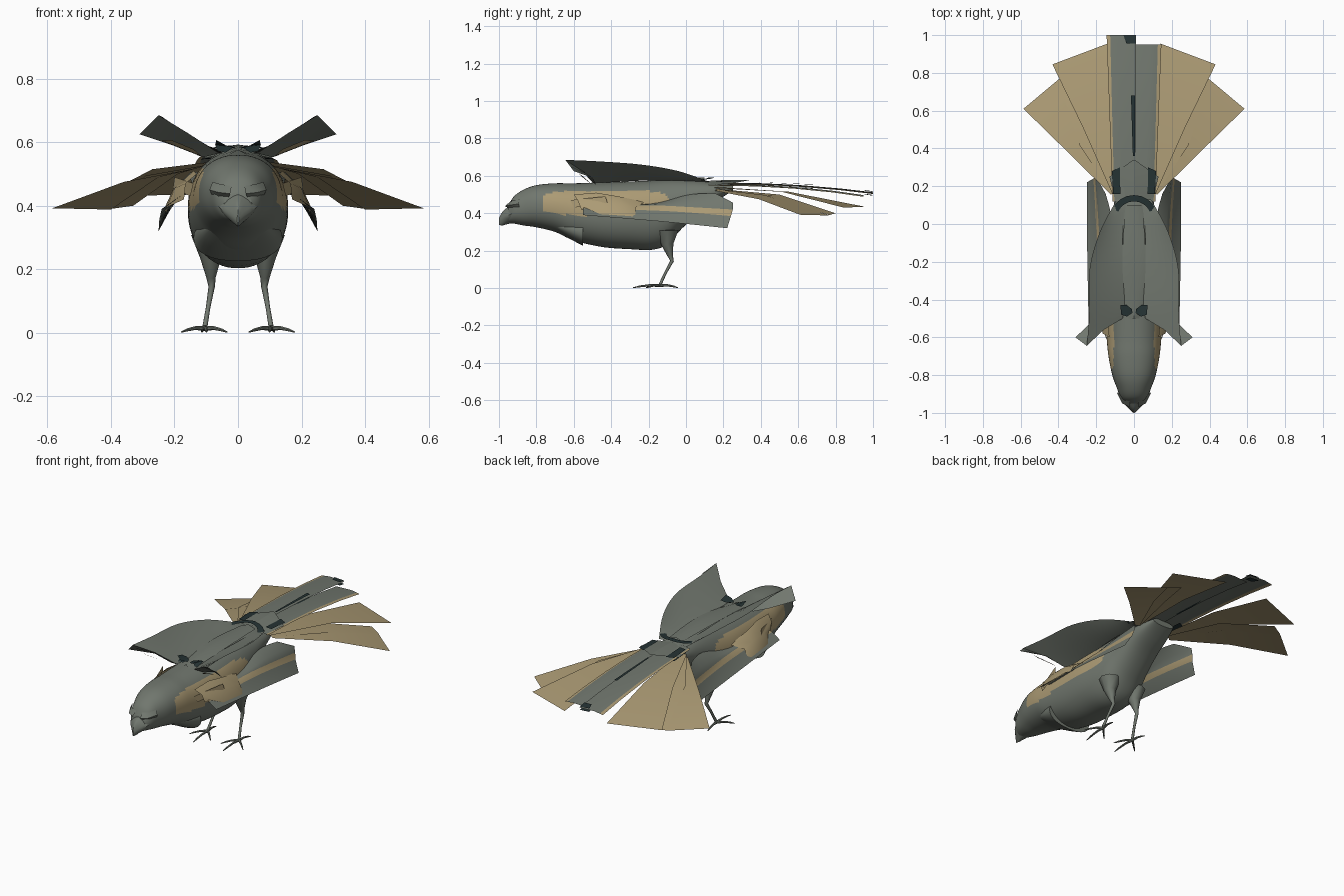
import bpy, bmesh, math
from mathutils import Vector

old = bpy.data.objects.get("Cube")
if old:
    bpy.data.objects.remove(old)


def material(name, rgb):
    m = bpy.data.materials.new(name)
    m.use_nodes = True
    m.diffuse_color = (*rgb, 1)
    m.node_tree.nodes["Principled BSDF"].inputs["Base Color"].default_value = (*rgb, 1)
    return m


GREY = material("grey_green", (0.165, 0.185, 0.157))
TAN = material("tan", (0.41, 0.325, 0.175))
DARK = material("dark_teal", (0.018, 0.032, 0.033))


def finish(name, bm, mats, rule=None, angle=40):
    """Turn a bmesh into a smooth-by-angle object, coloured by a face rule."""
    bm.faces.index_update()
    if rule:
        for f in bm.faces:
            f.material_index = rule(f)
    mesh = bpy.data.meshes.new(name)
    bm.to_mesh(mesh)
    bm.free()
    ob = bpy.data.objects.new(name, mesh)
    bpy.context.collection.objects.link(ob)
    for m in mats:
        mesh.materials.append(m)
    bpy.ops.object.select_all(action="DESELECT")
    ob.select_set(True)
    bpy.context.view_layer.objects.active = ob
    bpy.ops.object.shade_smooth_by_angle(angle=math.radians(angle))
    return ob


def spline(keys, t):
    """Catmull-Rom through a list of tuples, t from 0 to 1."""
    u = t * (len(keys) - 1)
    i = min(int(u), len(keys) - 2)
    u -= i
    p = [Vector(keys[min(max(i + k, 0), len(keys) - 1)]) for k in (-1, 0, 1, 2)]
    return (2 * p[1] + (p[2] - p[0]) * u + (2 * p[0] - 5 * p[1] + 4 * p[2] - p[3]) * u * u
            + (3 * p[1] - p[0] - 3 * p[2] + p[3]) * u ** 3) / 2


def skin(name, rings, mats, rule=None, angle=40):
    """Closed tube through rings of points."""
    bm = bmesh.new()
    rings = [[bm.verts.new(p) for p in r] for r in rings]
    for a, b in zip(rings, rings[1:]):
        for k in range(len(a)):
            n = (k + 1) % len(a)
            bm.faces.new((a[k], a[n], b[n], b[k]))
    bm.faces.new(rings[0])
    bm.faces.new(rings[-1])
    bmesh.ops.recalc_face_normals(bm, faces=bm.faces)
    return finish(name, bm, mats, rule, angle)


def loft(name, keys, steps, mats, rule=None, sides=32, power=0.88):
    """Tube along y; each key is (y, half width, top, bottom)."""
    rings = []
    for s in range(steps + 1):
        y, w, top, bot = spline(keys, s / steps)
        ring = []
        for k in range(sides):
            c, d = math.cos(2 * math.pi * k / sides), math.sin(2 * math.pi * k / sides)
            ring.append((w * math.copysign(abs(c) ** power, c), y,
                         (top + bot) / 2 + (top - bot) / 2 * math.copysign(abs(d) ** power, d)))
        rings.append(ring)
    return skin(name, rings, mats, rule)


def limb(name, points, radii, sides=8):
    """Tapered tube through points."""
    rings = []
    for i, p in enumerate(points):
        d = Vector(points[min(i + 1, len(points) - 1)]) - Vector(points[max(i - 1, 0)])
        u = d.cross(Vector((1, 0.01, 0.02))).normalized()
        v = d.cross(u).normalized()
        rings.append([Vector(p) + radii[i] * (u * math.cos(a) + v * math.sin(a))
                      for a in (2 * math.pi * k / sides for k in range(sides))])
    return skin(name, rings, [GREY], angle=50)


def sheet(name, rows, mats, rule=None, mirror=True, fine=1):
    """Thin surface through rows of points, mirrored on x when asked."""
    if fine > 1:
        count = (len(rows) - 1) * fine
        cols = [[spline(c, s / count) for s in range(count + 1)] for c in zip(*rows)]
        rows = list(zip(*cols))
    bm = bmesh.new()
    for side in ((1, -1) if mirror else (1,)):
        grid = [[bm.verts.new((p[0] * side, p[1], p[2])) for p in r] for r in rows]
        for a, b in zip(grid, grid[1:]):
            for k in range(len(a) - 1):
                q = (a[k], a[k + 1], b[k + 1], b[k])
                bm.faces.new(q if side > 0 else q[::-1])
    return finish(name, bm, mats, rule)


# Body with a tan flank patch
def flank(f):
    c = f.calc_center_median()
    inside = ((c.y + 0.43) / 0.34) ** 4 + ((c.z - 0.455) / 0.066) ** 4 < 1
    return 1 if inside and abs(c.x) > 0.08 else 0


BODY = [(-0.95, .045, .44, .35), (-0.92, .07, .49, .345), (-0.87, .09, .525, .335),
        (-0.80, .115, .55, .325), (-0.70, .135, .56, .30), (-0.60, .145, .56, .255),
        (-0.45, .155, .565, .22), (-0.30, .158, .57, .208), (-0.18, .15, .575, .205),
        (-0.10, .14, .58, .235), (-0.02, .125, .58, .32), (0.08, .11, .575, .41),
        (0.17, .095, .565, .47), (0.25, .07, .555, .52)]
loft("body", BODY, 104, [GREY, TAN], flank, sides=64, power=.92)
loft("breast_ruff", [(-0.70, .09, .37, .312), (-0.63, .12, .37, .268), (-0.55, .14, .37, .226)],
     8, [GREY])

# Beak and brows
loft("beak", [(-0.90, .075, .475, .35), (-0.95, .052, .435, .343), (-0.98, .024, .41, .335),
              (-1.0, .003, .375, .338)], 10, [GREY], sides=16, power=1.35)
sheet("brow", [[(.02, -.94, .462), (.055, -.93, .468), (.08, -.89, .475)],
               [(.025, -.968, .438), (.062, -.95, .442), (.09, -.895, .45)],
               [(.03, -.945, .424), (.06, -.925, .426), (.08, -.89, .43)]], [GREY])

# Raised upper wings with a turned-under leading edge
sheet("upper_wing", [
    [(.06, -.50, .565), (.16, -.56, .63), (.25, -.645, .685)],
    [(.05, -.42, .565), (.15, -.45, .617), (.237, -.48, .678)],
    [(.055, -.22, .575), (.15, -.23, .605), (.235, -.24, .66)],
    [(.06, -.05, .575), (.13, -.04, .59), (.18, -.04, .625)],
    [(.04, .13, .567), (.07, .13, .57), (.09, .13, .566)]], [GREY], fine=5)
sheet("wing_leading_edge", [
    [(.06, -.50, .565), (.16, -.56, .63), (.25, -.645, .685)],
    [(.11, -.48, .553), (.205, -.50, .59), (.31, -.60, .625)]], [GREY], fine=2)
sheet("wing_lining", [[(.115, -.505, .556), (.24, -.56, .605)],
                      [(.14, -.535, .578), (.21, -.57, .607)]], [TAN])

# Folded lower wings with a tan stripe along the third strip of each row
sheet("lower_wing", [
    [(.14, -.53, .45), (.155, -.54, .445), (.165, -.54, .44), (.19, -.55, .425), (.24, -.55, .39)],
    [(.14, -.20, .45), (.165, -.19, .447), (.178, -.18, .442), (.195, -.18, .415), (.247, -.18, .36)],
    [(.12, .02, .50), (.175, .04, .465), (.19, .04, .432), (.203, .04, .402), (.249, .03, .34)],
    [(.15, .16, .505), (.20, .25, .457), (.206, .25, .42), (.215, .24, .385), (.25, .22, .32)]],
    [GREY, TAN], lambda f: 1 if f.index % 4 == 2 else 0, fine=5)
sheet("shoulder_feathers", [
    [(.13, -.60, .50), (.165, -.58, .47), (.17, -.56, .42)],
    [(.14, -.48, .51), (.20, -.46, .455), (.225, -.46, .395)],
    [(.15, -.36, .49), (.205, -.34, .45), (.235, -.30, .385)],
    [(.14, -.22, .46), (.20, -.27, .43), (.225, -.27, .38)]], [TAN])
sheet("shoulder_spike", [[(.14, -.62, .47), (.15, -.60, .43)],
                         [(.20, -.43, .49), (.205, -.42, .455)]], [TAN])

# Back saddle and its dark tufts
sheet("back_saddle", [[(-.04, -.50, .555), (0, -.50, .575), (.04, -.50, .555)],
                      [(-.062, -.2, .582), (0, -.2, .592), (.062, -.2, .582)],
                      [(-.045, .1, .575), (0, .1, .59), (.045, .1, .575)]],
      [GREY], mirror=False, fine=4)
sheet("back_tuft", [[(.008, -.47, .58), (.038, -.49, .59), (.068, -.48, .607)],
                    [(.012, -.45, .585), (.038, -.43, .588), (.072, -.43, .592)],
                    [(.04, -.47, .567), (.05, -.47, .57), (.065, -.48, .572)]], [DARK])

# Rump collar and tail coverts
ARC = [-1.2 + .3 * k for k in range(9)]
sheet("rump_collar", [[(1.05 * r * math.sin(a), .035 + r * math.cos(a), .592 - .012 * abs(a)) for a in ARC]
                      for r in (.085, .118)], [DARK], mirror=False)
sheet("tail_coverts", [[(0, .13, .575), (.10, .13, .55)], [(0, .25, .578), (.13, .25, .56)],
                       [(0, .34, .577), (.01, .335, .576)]], [GREY])

# Central tail feathers with tan rims, the right one longer and on top
for name, side, end, tip in (("right_tail_feather", -1, 1.0, .512), ("left_tail_feather", 1, .95, .497)):
    drop = 0 if side < 0 else .008
    rows = []
    for t in (0, .3, .55, .8, 1):
        y = .12 + (end - .12) * t
        z = .565 - drop + (tip - .565 + drop) * t ** 2.2
        rows.append([(side * x, y, z - sag) for x, sag in
                     ((-.01, .004), (.06 + .03 * t, 0), (.104 + .022 * t, .005), (.113 + .032 * t, .009))])
    sheet(name, rows, [GREY, TAN], lambda f: 1 if f.index % 3 == 2 else 0, mirror=False)

# Dark marks on both faces of the tail feathers
for dz in (.004, -.016):
    sheet("tail_root_mark", [[(.072, .16, .568 + dz), (.110, .16, .565 + dz)],
                             [(.075, .30, .564 + dz), (.118, .28, .562 + dz)]], [DARK])
    sheet("tail_centre_mark", [[(-.006, .36, .563 + dz), (.004, .36, .563 + dz)],
                               [(-.016, .68, .551 + dz), (.004, .68, .549 + dz)]], [DARK], mirror=False)
    sheet("tail_tip_mark", [[(-.04, .955, .520 + dz), (.009, .955, .517 + dz)],
                            [(-.055, .998, .514 + dz), (.009, .998, .510 + dz)]], [DARK], mirror=False)

# Tan outer tail feathers
sheet("inner_fan_feather", [[(.08, .16, .54), (.11, .15, .535)],
                            [(.105, .55, .515), (.27, .51, .515)],
                            [(.14, .955, .435), (.432, .845, .43)]], [TAN])
sheet("middle_fan_feather", [[(.09, .16, .53), (.118, .16, .525)],
                             [(.19, .50, .50), (.29, .42, .495)],
                             [(.33, .80, .40), (.40, .765, .39)]], [TAN])
sheet("outer_fan_feather", [[(.10, .17, .525), (.122, .155, .52)],
                            [(.25, .47, .49), (.36, .39, .475)],
                            [(.40, .765, .388), (.585, .61, .392)]], [TAN])

# Legs and clawed feet
TOES = (("front", -.005, -.145), ("outer", .075, -.07), ("inner", -.07, -.075), ("back", .01, .095))
for label, s in (("left", 1), ("right", -1)):
    limb(label + "_leg", [(s * .088, -.10, .31), (s * .086, -.10, .235), (s * .085, -.085, .175),
                          (s * .083, -.075, .145), (s * .094, -.11, .08), (s * .104, -.138, .02)],
         [.06, .033, .015, .010, .007, .008])
    for toe, dx, dy in TOES:
        base = Vector((s * .104, -.138, .013))
        step = Vector((s * dx, dy, 0))
        limb(f"{label}_{toe}_toe", [base, base + step * .4 + Vector((0, 0, .002)),
                                    base + step * .75 - Vector((0, 0, .004)), base + step - Vector((0, 0, .011))],
             [.008, .006, .005, .002], sides=6)
